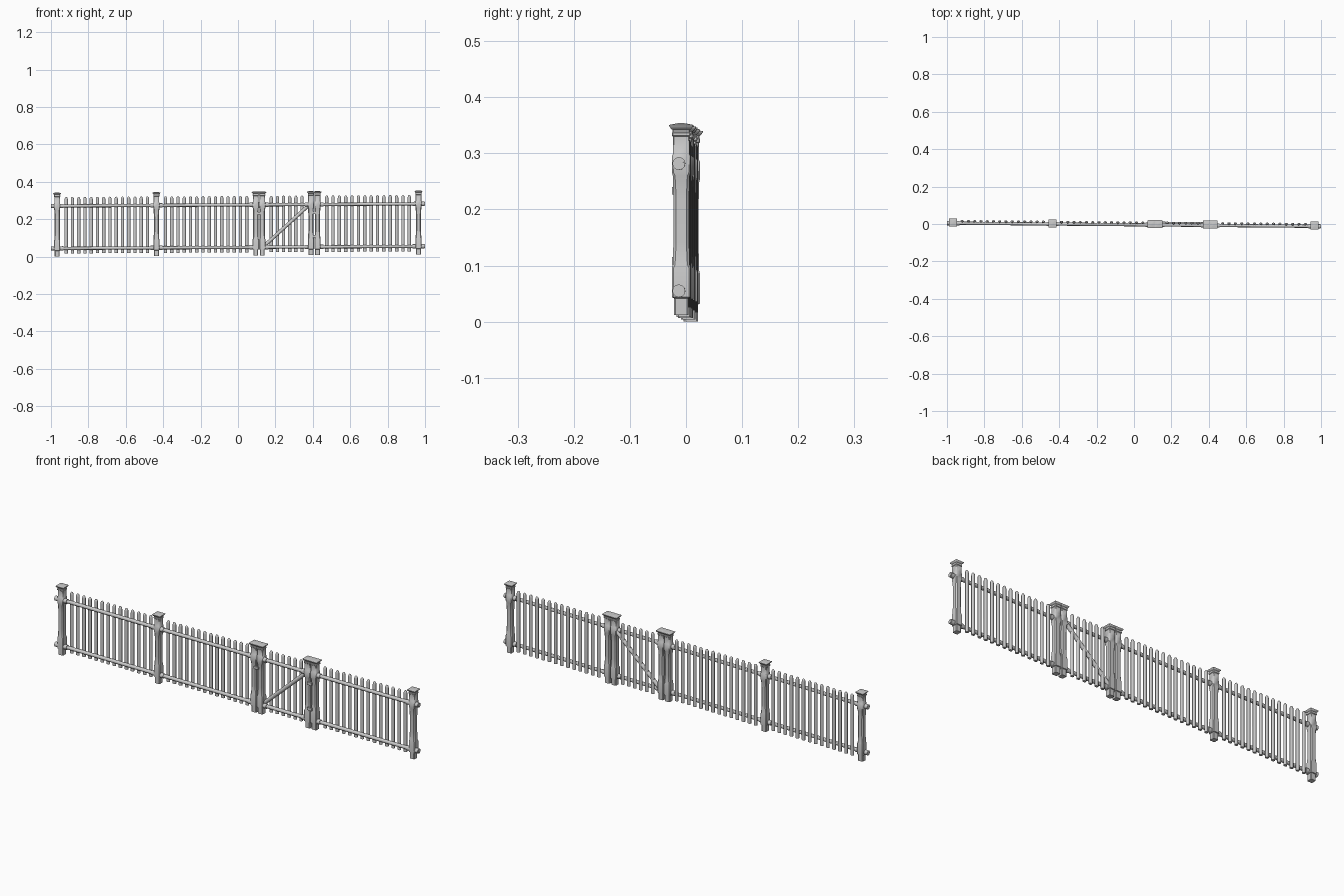
import bpy, bmesh, math
from mathutils import Vector

if "Cube" in bpy.data.objects:
    bpy.data.objects.remove(bpy.data.objects["Cube"])


def place(x, y, z):
    # whole fence runs slightly skewed and climbs slightly
    return Vector((x, y - 0.0088 * x, z + 0.006 + 0.0058 * x))


def loft(name, rings):
    # closed solid through a list of point rings
    bm = bmesh.new()
    vs = [[bm.verts.new(p) for p in r] for r in rings]
    n = len(vs[0])
    for a, b in zip(vs, vs[1:]):
        for i in range(n):
            j = (i + 1) % n
            bm.faces.new((a[i], a[j], b[j], b[i]))
    bm.faces.new(vs[0][::-1])
    bm.faces.new(vs[-1])
    bmesh.ops.recalc_face_normals(bm, faces=bm.faces)
    me = bpy.data.meshes.new(name)
    bm.to_mesh(me)
    bm.free()
    return me


def add(name, me, loc=(0, 0, 0)):
    ob = bpy.data.objects.new(name, me)
    ob.location = loc
    bpy.context.collection.objects.link(ob)
    return ob


def square_ring(h, c, z):
    # chamfered square section
    pts = [(h, -h + c), (h, h - c), (h - c, h), (-h + c, h),
           (-h, h - c), (-h, -h + c), (-h + c, -h), (h - c, -h)]
    return [(x, y, z) for x, y in pts]


def round_ring(rx, ry, z, n=10):
    return [(rx * math.cos(math.tau * i / n), ry * math.sin(math.tau * i / n), z)
            for i in range(n)]


def bar(name, p, q, r, n=12):
    # round bar between two points
    p, q = Vector(p), Vector(q)
    d = q - p
    me = loft(name, [round_ring(r, r, 0, n), round_ring(r, r, d.length, n)])
    ob = add(name, me, p)
    ob.rotation_euler = d.to_track_quat('Z', 'Y').to_euler()
    return ob


def box(name, loc, sx, sy, sz):
    ring = [(-sx, -sy), (sx, -sy), (sx, sy), (-sx, sy)]
    return add(name, loft(name, [[(x, y, z) for x, y in ring] for z in (-sz, sz)]), loc)


LOW, HIGH, RAIL_Y = 0.043, 0.270, -0.004
POSTS = [-0.967, -0.436, 0.095, 0.130, 0.390, 0.425, 0.965]

# post: foot, lower band, waisted shaft, upper band, neck mouldings, flared cap
profile = [(0.013, .003, 0.0), (0.013, .003, .030), (.0165, .003, .032),
           (.0165, .003, .085), (.0150, .004, .090), (.0140, .005, .130),
           (.0140, .005, .210), (.0150, .004, .248), (.0165, .003, .254),
           (.0165, .003, .284), (.0148, .002, .287), (.0148, .002, .318),
           (.0168, .002, .320), (.0168, .002, .325), (.0155, .002, .326),
           (.0155, .002, .330), (.0180, .001, .332), (.0215, .001, .337),
           (.0215, .001, .339), (.0060, .001, .342)]
post_mesh = loft("post", [square_ring(h, c, z) for h, c, z in profile])
for x in POSTS:
    add("post", post_mesh, place(x, 0, 0))
    for z in (LOW, HIGH):
        # sleeve where the rail passes through the post
        a = x - 0.033 if x not in (.130, .425) else x - 0.01
        b = x + 0.033 if x not in (.095, .390) else x + 0.01
        bar("rail_sleeve", place(a, RAIL_Y, z), place(b, RAIL_Y, z), 0.0115)

# rails, three fence sections and the gate
for a, b in ((-1, 0.095), (0.130, 0.390), (0.425, 1.0)):
    for z in (LOW, HIGH):
        bar("rail", place(a, RAIL_Y, z), place(b, RAIL_Y, z), 0.0085)

# round-topped pickets
rings = [round_ring(.0088, .007, .016), round_ring(.0088, .007, .304)]
for k in range(1, 5):
    t = k * math.pi / 2 / 4.5
    rings.append(round_ring(.0088 * math.cos(t), .007 * math.cos(t), .304 + .014 * math.sin(t)))
picket_mesh = loft("picket", rings)
for a, b, count in ((-0.967, -0.436, 14), (-0.436, 0.095, 14),
                    (0.130, 0.390, 6), (0.425, 0.965, 14)):
    a, b = a + 0.015, b - 0.015
    for i in range(count):
        x = a + (b - a) * (i + 1) / (count + 1)
        add("picket", picket_mesh, place(x, 0.007, 0))

# diagonal gate brace
bar("gate_brace", place(0.140, 0.004, 0.050), place(0.380, 0.004, 0.268), 0.0095)

# hinges and latch across the paired gate posts
for z in (0.100, 0.225):
    box("gate_hinge", place(0.4075, -0.0175, z), 0.012, 0.004, 0.007)
box("gate_latch", place(0.1125, -0.0175, 0.225), 0.012, 0.003, 0.006)

bpy.ops.object.select_all(action='SELECT')
bpy.context.view_layer.objects.active = bpy.context.selected_objects[0]
bpy.ops.object.shade_smooth_by_angle(angle=math.radians(42))
